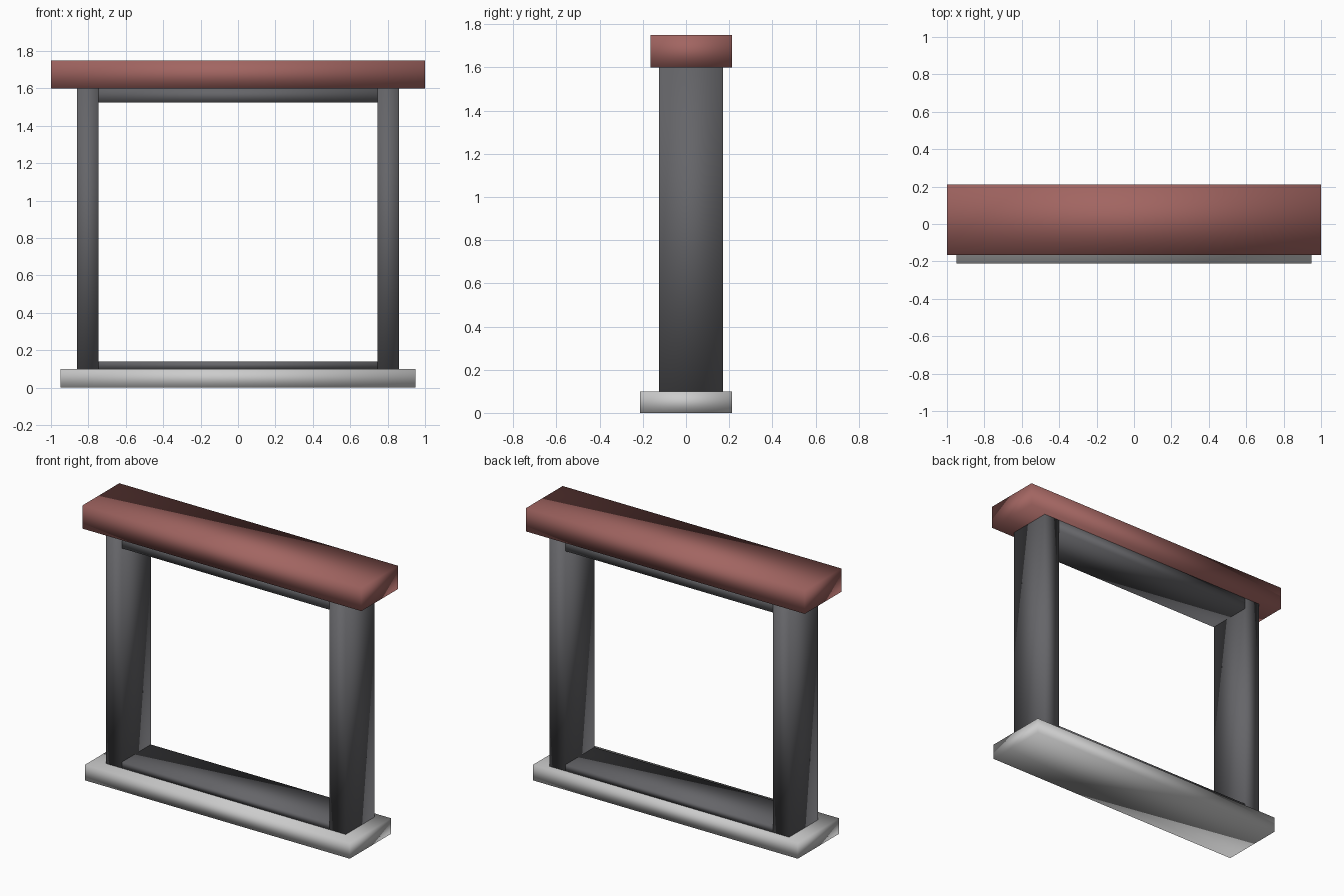
import bpy

if "Cube" in bpy.data.objects:
    bpy.data.objects.remove(bpy.data.objects["Cube"])


def material(name, color):
    m = bpy.data.materials.new(name)
    m.diffuse_color = color
    m.use_nodes = True
    m.node_tree.nodes["Principled BSDF"].inputs["Base Color"].default_value = m.diffuse_color
    return m


def box(name, x, y, z, mat=None):
    """Soft-shaded box from (min, max) ranges on each axis."""
    bpy.ops.mesh.primitive_cube_add(size=1, location=[sum(r) / 2 for r in (x, y, z)])
    ob = bpy.context.object
    ob.name = name
    ob.scale = [r[1] - r[0] for r in (x, y, z)]
    bpy.ops.object.transform_apply(location=False, rotation=False, scale=True)
    bpy.ops.object.shade_smooth()
    if mat:
        ob.data.materials.append(mat)
    return ob


red = material("painted_red", (0.36, 0.13, 0.12, 1))
dark = material("dark_frame", (0.13, 0.13, 0.14, 1))

DEPTH = (-0.125, 0.172)   # frame depth
INNER, OUTER = 0.745, 0.86

# Sill and lintel
box("sill", (-0.95, 0.95), (-0.212, 0.212), (0, 0.1))
box("lintel", (-1, 1), (-0.165, 0.212), (1.6, 1.75), red)

# Side posts
for side, lo, hi in (("left", -OUTER, -INNER), ("right", INNER, OUTER)):
    box(side + "_post", (lo, hi), DEPTH, (0.1, 1.6), dark)

# Rails between the posts
box("top_rail", (-INNER, INNER), DEPTH, (1.525, 1.6), dark)
box("bottom_rail", (-INNER, INNER), DEPTH, (0.1, 0.14), dark)
